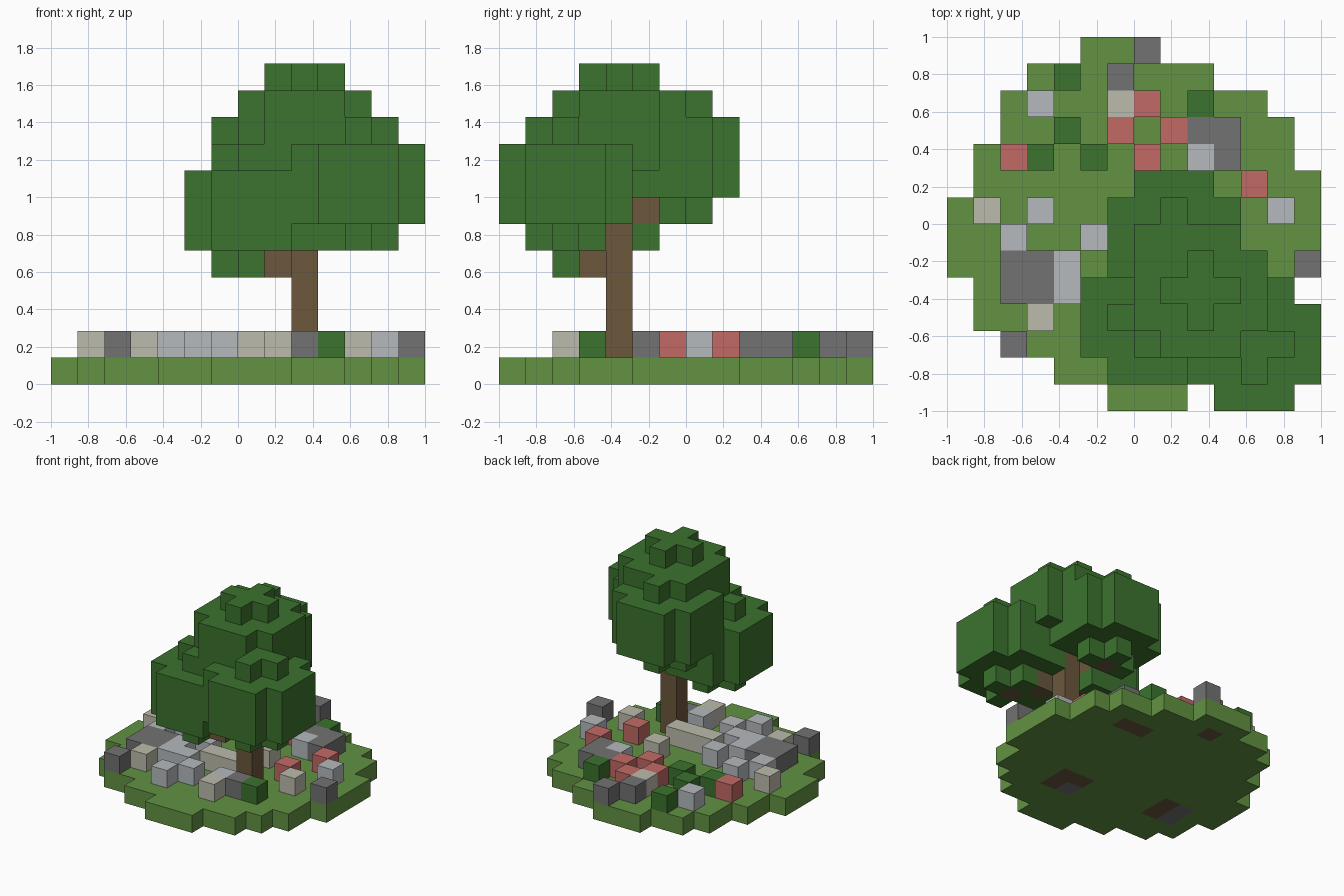
import bpy, bmesh
from mathutils import Vector

cube = bpy.data.objects.get("Cube")
if cube:
    bpy.data.objects.remove(cube)

N = 14            # blocks along each side
S = 2 / N         # block size


def material(name, r, g, b):
    m = bpy.data.materials.new(name)
    m.use_nodes = True
    col = [(c / 255 / 12.92 if c < 11 else ((c / 255 + 0.055) / 1.055) ** 2.4) for c in (r, g, b)] + [1]
    m.diffuse_color = col
    m.node_tree.nodes["Principled BSDF"].inputs["Base Color"].default_value = col
    return m


grass = material("grass green", 98, 146, 66)
leaf = material("leaf green", 60, 114, 46)
wood = material("bark brown", 108, 87, 60)
dark = material("dark grey", 114, 114, 114)
light = material("light grey", 182, 186, 190)
beige = material("beige", 188, 187, 172)
red = material("dusty red", 193, 106, 101)

AXES = [Vector(v) for v in ((1, 0, 0), (0, 1, 0), (0, 0, 1))]


def blocks(name, cells, mat):
    """Outer skin of a set of grid blocks, flat regions merged."""
    cells = set(cells)
    bm = bmesh.new()
    for cell in cells:
        mid = Vector(cell) + Vector((.5, .5, .5))
        for a in range(3):
            for sign in (1, -1):
                n = AXES[a] * sign
                if tuple(int(c + d) for c, d in zip(cell, n)) in cells:
                    continue
                u, v = AXES[(a + 1) % 3] / 2, AXES[(a + 2) % 3] / 2 * sign
                corners = [mid + n / 2 + p for p in (-u - v, u - v, u + v, v - u)]
                bm.faces.new([bm.verts.new((p - Vector((N / 2, N / 2, 0))) * S) for p in corners])
    bmesh.ops.remove_doubles(bm, verts=bm.verts, dist=S / 100)
    me = bpy.data.meshes.new(name)
    bm.to_mesh(me)
    bm.free()
    me.materials.append(mat)
    ob = bpy.data.objects.new(name, me)
    bpy.context.collection.objects.link(ob)
    return ob


def ball(ci, cj, ck):
    """Leaf clump: three wide layers without corners, a cross above and below."""
    out = set()
    for i in range(-2, 3):
        for j in range(-2, 3):
            if abs(i) + abs(j) < 4:
                out |= {(ci + i, cj + j, ck + k) for k in (-1, 0, 1)}
            if abs(i) + abs(j) < 2:
                out |= {(ci + i, cj + j, ck + k) for k in (-2, 2)}
    return out


# Round ground: first and last block of each row, front to back
rows = [(6, 8), (4, 10), (2, 11), (1, 12), (1, 12), (0, 13), (0, 13),
        (0, 13), (1, 13), (1, 12), (2, 12), (2, 11), (3, 9), (5, 7)]
ground = {(i, j, 0) for j, (a, b) in enumerate(rows) for i in range(a, b + 1)}

# Roots and stones sunk into the ground
soil = {(9, 10, 0), (10, 10, 0), (6, 12, 0), (8, 4, 0), (9, 3, 0), (3, 4, 0), (3, 5, 0)}
sunk = {(8, 3, 0), (2, 4, 0), (2, 5, 0)}

# Trunk with a short branch into each clump
trunk = {(9, 4, k) for k in range(8)}
trunk |= {(8, 3, 4), (7, 3, 4), (8, 5, 6), (8, 6, 6), (10, 3, 5), (11, 2, 5)}

clumps = {"front_left_leaves": (11, 2, 7), "front_right_leaves": (7, 3, 6),
          "back_leaves": (8, 6, 8), "top_leaves": (9, 4, 9)}
canopy = set()
for name, centre in clumps.items():
    cells = ball(*centre) - trunk - canopy
    canopy |= cells
    blocks(name, cells, leaf)

blocks("ground", ground - soil - sunk - trunk, grass)
blocks("soil", soil, wood)
blocks("sunk_stones", sunk, dark)
blocks("trunk", trunk | {(9, 4, 0)}, wood)

# Loose blocks lying on the grass
loose = {
    "dark_stones": (dark, [(7, 13), (6, 12), (9, 10), (10, 10), (10, 9), (2, 5), (3, 5),
                           (2, 4), (3, 4), (13, 5), (2, 2), (9, 3)]),
    "light_stones": (light, [(3, 11), (9, 9), (3, 7), (12, 7), (2, 6), (5, 6), (4, 5),
                             (4, 4), (5, 4), (5, 2), (6, 3), (8, 3)]),
    "beige_stones": (beige, [(6, 11), (1, 7), (3, 3), (8, 2), (11, 5), (8, 5), (7, 5),
                             (6, 5), (8, 7)]),
    "red_flowers": (red, [(7, 11), (6, 10), (8, 10), (2, 9), (7, 9), (11, 8), (10, 6)]),
    "bushes": (leaf, [(4, 12), (9, 11), (4, 10), (3, 9), (5, 9), (10, 3)]),
}
for name, (mat, spots) in loose.items():
    blocks(name, [(i, j, 1) for i, j in spots], mat)
